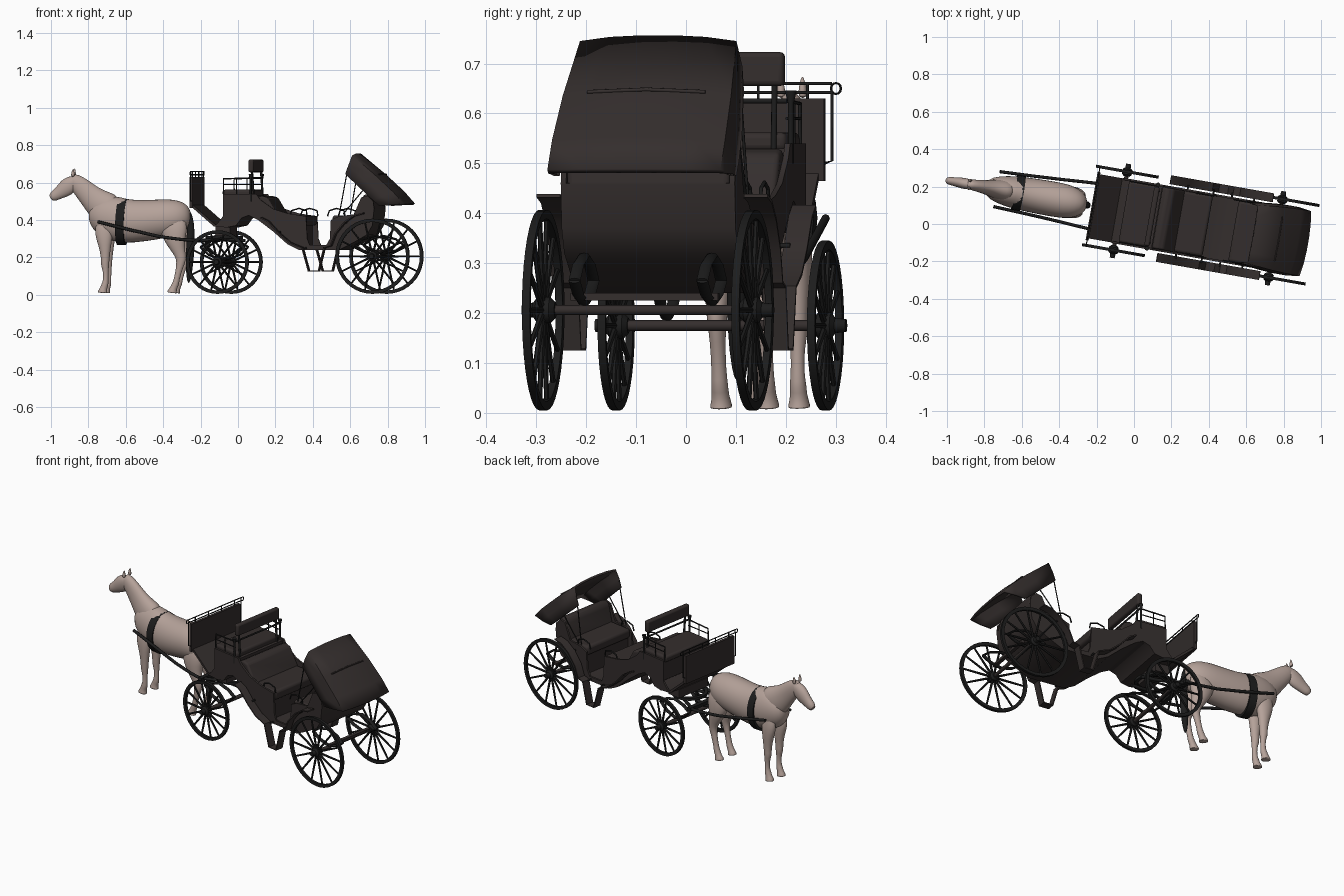
import bpy, bmesh
from math import sin, cos, pi, radians
from mathutils import Vector, Matrix

if "Cube" in bpy.data.objects:
    bpy.data.objects.remove(bpy.data.objects["Cube"])

# The whole rig stands turned about z; parts are built straight (x along, y across)
PLACE = Matrix.Translation((0, 0.057, 0)) @ Matrix.Rotation(radians(-10), 4, 'Z')
SIDES = (("left", -1), ("right", 1))


def material(name, rgb):
    m = bpy.data.materials.new(name)
    m.diffuse_color = (*rgb, 1)
    m.use_nodes = True
    m.node_tree.nodes["Principled BSDF"].inputs["Base Color"].default_value = m.diffuse_color
    return m


BODY = material("dark_brown", (0.034, 0.027, 0.026))
BLACK = material("black", (0.012, 0.012, 0.012))
HIDE = material("horse_hide", (0.46, 0.36, 0.32))


def finish(name, bm, mat, angle=35):
    bmesh.ops.recalc_face_normals(bm, faces=bm.faces)
    bm.transform(PLACE)
    me = bpy.data.meshes.new(name)
    bm.to_mesh(me)
    bm.free()
    me.materials.append(mat)
    me.shade_smooth()
    me.set_sharp_from_angle(angle=radians(angle))
    ob = bpy.data.objects.new(name, me)
    bpy.context.collection.objects.link(ob)
    return ob


def loft(bm, rings, caps=True, closed=True):
    rows = [[bm.verts.new(p) for p in r] for r in rings]
    n = len(rows[0])
    for a, b in zip(rows, rows[1:]):
        for i in range(n if closed else n - 1):
            j = (i + 1) % n
            bm.faces.new((a[i], a[j], b[j], b[i]))
    if caps:
        bm.faces.new(rows[0])
        bm.faces.new(rows[-1])


def sweep_into(bm, pts, radii, seg=8):
    """Elliptical tube along pts; radii are numbers or (in-plane, sideways)."""
    pts = [Vector(p) for p in pts]
    if not isinstance(radii, list):
        radii = [radii] * len(pts)
    rings = []
    for i, p in enumerate(pts):
        t = (pts[min(i + 1, len(pts) - 1)] - pts[max(i - 1, 0)]).normalized()
        side = Vector((1, 0, 0)) if abs(t.y) > 0.8 else Vector((0, 1, 0))
        side = (side - t * side.dot(t)).normalized()
        up = t.cross(side)
        rn, rs = radii[i] if isinstance(radii[i], tuple) else (radii[i],) * 2
        rings.append([p + side * rs * cos(2 * pi * k / seg) + up * rn * sin(2 * pi * k / seg)
                      for k in range(seg)])
    loft(bm, rings)


def sweep(name, pts, radii, mat, seg=8):
    bm = bmesh.new()
    sweep_into(bm, pts, radii, seg)
    return finish(name, bm, mat, 50)


def prism(name, outline, y0, y1, mat, bevel=0):
    bm = bmesh.new()
    loft(bm, [[(x, y, z) for x, z in outline] for y in (y0, y1)])
    ob = finish(name, bm, mat)
    if bevel:
        b = ob.modifiers.new("round", 'BEVEL')
        b.width, b.segments = bevel, 3
    return ob


def box(name, x0, x1, z0, z1, half, mat, bevel=0.0):
    return prism(name, [(x0, z0), (x1, z0), (x1, z1), (x0, z1)], -half, half, mat, bevel)


def ribbon(name, path, y0, y1, t, mat):
    """Flat strip of thickness t following a side-view path."""
    pts = [Vector(p) for p in path]
    off = []
    for i, p in enumerate(pts):
        d = (pts[min(i + 1, len(pts) - 1)] - pts[max(i - 1, 0)]).normalized()
        off.append(p + Vector((-d.y, d.x)) * t)
    return prism(name, [tuple(p) for p in pts + off[::-1]], y0, y1, mat)


# Wheels: flat rim, turned hub, spokes
def wheel(name, x, y, r, s, spokes=14):
    bm = bmesh.new()
    prof = [(r, -.008), (r, .008), (r - .018, .007), (r - .018, -.007)]
    loft(bm, [[(x + q * cos(a), y + w, r + .005 + q * sin(a)) for q, w in prof]
              for a in [2 * pi * k / 40 for k in range(41)]], caps=False)
    bmesh.ops.remove_doubles(bm, verts=bm.verts, dist=1e-5)
    c = Vector((x, y, r + .005))
    for k in range(spokes):
        d = Vector((cos(2 * pi * k / spokes), 0, sin(2 * pi * k / spokes)))
        sweep_into(bm, [c + d * .02, c + d * (r - .012)], [.0065, .005], 6)
    sweep_into(bm, [c + Vector((0, s * w, 0)) for w in (-.025, -.015, .012, .02, .042)],
               [.016, .026, .026, .015, .013], 16)
    finish(name, bm, BLACK)


FX, RX = -.074, .768
for n, s in SIDES:
    wheel("front_wheel_" + n, FX, s * .213, .17, s)
    wheel("rear_wheel_" + n, RX, s * .213, .201, s)
sweep("front_axle", [(FX, -.21, .175), (FX, .21, .175)], .011, BODY)
sweep("rear_axle", [(RX, -.21, .206), (RX, .21, .206)], .01, BODY)

# Undercarriage: turntable, leaf springs, cross beams
bm = bmesh.new()
loft(bm, [[(FX + q * cos(a), q * sin(a), z) for q, z in ((.1, .3), (.1, .315), (.08, .315), (.08, .3))]
          for a in [2 * pi * k / 32 for k in range(33)]], caps=False)
finish("turntable", bm, BLACK)
box("turntable_bolster", FX - .03, FX + .05, .315, .365, .11, BODY)
box("shaft_crossbar", -.215, -.19, .28, .30, .135, BLACK)
box("rear_cross_beam", .79, .81, .225, .24, .15, BODY)
for n, s in SIDES:
    for tag, cx, y, zl, zm, zh in (("front", FX, .11, .19, .255, .30), ("rear", RX, .13, .22, .265, .315)):
        for part, z in (("lower", zl), ("upper", zh)):
            sweep(f"{tag}_spring_{part}_{n}",
                  [(cx + u * .11, s * y, zm + (z - zm) * (1 - u * u)) for u in (-1, -.6, 0, .6, 1)],
                  (.006, .012), BLACK)
    sweep("turntable_arm_" + n, [(-.2, s * .11, .29), (FX, s * .06, .295), (.03, s * .05, .29)], .009, BLACK)
    # Shafts beside the horse
    sweep("shaft_" + n, [(-.745, s * .095, .39), (-.56, s * .103, .345), (-.40, s * .112, .31),
                         (-.28, s * .12, .295), (-.19, s * .125, .29)], .0085, BLACK)

# Carriage body: floor strip, dash, side panels
BELLY = [(-.03, .36), (.02, .37), (.05, .41), (.09, .425), (.14, .40), (.22, .34), (.30, .27), (.36, .24),
         (.58, .24), (.66, .28), (.73, .32), (.76, .37), (.77, .46)]
ribbon("floor_and_back", [(-.222, .47), (-.10, .365)] + BELLY, -.174, .174, .013, BODY)
box("dash_panel", -.23, -.214, .465, .63, .185, BODY)
side = [(-.09, .37), (-.05, .42), (-.05, .54), (.13, .54), (.15, .51), (.22, .46), (.30, .435), (.40, .42),
        (.407, .30), (.42, .265), (.51, .265), (.53, .30), (.535, .40), (.58, .42), (.66, .43), (.70, .52),
        (.735, .53), (.765, .50)] + BELLY[::-1]
for n, s in SIDES:
    prism("body_side_" + n, side, s * .166, s * .177, BODY)
    # Fender, running into the step and over the rear wheel
    ribbon("fender_and_step_" + n, [(.16, .41), (.20, .39), (.26, .325), (.32, .275), (.385, .25), (.42, .125),
                                    (.48, .125), (.51, .25), (.545, .26), (.57, .325), (.62, .385),
                                    (.67, .42), (.72, .432)], s * .187, s * .235, .007, BODY)
    for x, z in ((.26, .335), (.40, .25), (.50, .25), (.62, .385)):
        sweep("fender_bracket_" + n, [(x, s * .17, z), (x, s * .2, z)], .005, BLACK)

# Driver's bench and backrest
box("driver_box", -.045, .125, .42, .53, .168, BODY)
box("driver_cushion", -.055, .11, .525, .562, .165, BODY, .012)
box("driver_backrest", .083, .112, .655, .723, .16, BODY, .01)
sweep("driver_back_rail", [(.10, -.165, .625), (.10, .165, .625)], .005, BLACK)
# Passenger seats facing each other
prism("forward_seat_back", [(.125, .515), (.155, .53), (.19, .52), (.25, .42), (.25, .35), (.14, .41)],
      -.166, .166, BODY, .01)
prism("forward_seat_base", [(.24, .335), (.31, .27), (.375, .25), (.375, .38), (.24, .38)], -.166, .166, BODY)
box("forward_seat_cushion", .235, .40, .37, .425, .165, BODY, .015)
prism("rear_seat_base", [(.56, .25), (.58, .25), (.66, .29), (.72, .33), (.72, .38), (.56, .38)],
      -.166, .166, BODY)
box("rear_seat_cushion", .54, .70, .37, .425, .165, BODY, .015)
prism("rear_seat_back", [(.67, .40), (.70, .52), (.72, .54), (.755, .53), (.77, .46), (.755, .37)],
      -.166, .166, BODY, .012)

# Thin rails, posts and hood struts
for n, s in SIDES:
    y = s * .165
    sweep("back_post_" + n, [(.11, s * .14, .52), (.10, s * .14, .67)], .006, BLACK)
    sweep("seat_rail_" + n, [(-.05, y, .54), (-.05, y, .62), (.10, y, .625)], .004, BLACK)
    sweep("seat_rail_lower_" + n, [(-.05, y, .59), (.10, y, .59)], .003, BLACK)
    sweep("seat_rail_post_" + n, [(.02, y, .54), (.02, y, .622)], .003, BLACK)
    sweep("lamp_cup_" + n, [(.10, s * .173, .50), (.10, s * .173, .62), (.10, s * .173, .646)],
          [.006, .006, .012], BLACK)
    sweep("dash_side_rail_" + n, [(-.222, s * .185, .50), (-.222, s * .2, .505), (-.222, s * .2, .645)],
          .003, BLACK)
    sweep("dash_rail_curl_" + n, [(-.222, s * (.208 + .01 * cos(a)), .65 + .011 * sin(a))
                                  for a in [2 * pi * k / 12 for k in range(13)]], .0025, BLACK, 6)
    for tag, x in (("forward", .36), ("rear", .565)):
        sweep(f"{tag}_arm_rail_{n}", [(x - .05, y, .42), (x - .04, y, .45), (x, y, .462),
                                      (x + .04, y, .45), (x + .045, y, .42)], .004, BLACK)
    sweep("hood_strut_long_" + n, [(.58, s * .17, .43), (.625, s * .16, .68)], .003, BLACK)
    sweep("hood_strut_short_" + n, [(.60, s * .17, .43), (.71, s * .172, .56)], .003, BLACK)
for z in (.642, .66):
    sweep("dash_top_rail", [(-.222, -.2, z), (-.222, .2, z)], .003, BLACK)
for y in (-.15, -.05, .05, .15):
    sweep("dash_rail_post", [(-.222, y, .62), (-.222, y, .66)], .003, BLACK)

# Half-folded hood: a leather skin stretched over bows
bm = bmesh.new()
bows = [(.612, .645, .65, .752, .162), (.70, .565, .785, .64, .174),
        (.765, .505, .885, .548, .179), (.80, .475, .94, .485, .18)]
arch = [(1, 0), (1.0, .45), (.96, .9), (.6, .97), (.2, 1)]
arch = [(-v, h) for v, h in arch] + [(v, h) for v, h in arch[::-1]]
loft(bm, [[(bx + (tx - bx) * h, w * v, bz + (tz - bz) * h) for v, h in arch]
          for bx, bz, tx, tz, w in bows], caps=False, closed=False)
hood = finish("hood", bm, BODY, 30)
sol = hood.modifiers.new("thickness", 'SOLIDIFY')
sol.thickness = .012
sol.offset = 0
sweep("hood_seam", [(.785, -.12, .643), (.787, 0, .648), (.785, .12, .643)], .004, BODY)


# Horse, from soft tapered tubes
def limb(name, rows, mat=HIDE, y=0.0, seg=12):
    """Rows are x, z, in-plane radius, sideways radius."""
    ob = sweep(name, [(x, y, z) for x, z, a, b in rows], [(a, b) for x, z, a, b in rows], mat, seg)
    ob.modifiers.new("soft", 'SUBSURF').levels = 1
    return ob


limb("horse_trunk", [(-.81, .43, .03, .025), (-.78, .43, .085, .062), (-.70, .418, .123, .082),
                     (-.62, .390, .122, .092), (-.50, .396, .112, .095), (-.40, .408, .106, .096),
                     (-.34, .413, .099, .089), (-.295, .413, .082, .07), (-.268, .41, .056, .046),
                     (-.257, .41, .02, .02)], seg=16)
limb("horse_neck", [(-.66, .44, .075, .055), (-.71, .455, .096, .06), (-.755, .485, .085, .052),
                    (-.80, .525, .066, .04), (-.85, .575, .055, .033), (-.895, .615, .042, .028),
                    (-.91, .628, .02, .015)])
limb("horse_head", [(-.875, .625, .015, .02), (-.895, .602, .045, .03), (-.935, .57, .05, .031),
                    (-.97, .545, .034, .024), (-1.0, .528, .03, .023), (-1.018, .515, .018, .016)])
for n, s in SIDES:
    limb("horse_ear_" + n, [(-.893, .63, .01, .009), (-.893, .65, .01, .009), (-.89, .675, .002, .002)],
         y=s * .022)
    limb("horse_front_leg_" + n, [(-.725, .40, .045, .02), (-.72, .32, .052, .03), (-.715, .27, .036, .028),
                                  (-.712, .19, .022, .02), (-.715, .16, .024, .021), (-.71, .13, .015, .014),
                                  (-.71, .075, .014, .014), (-.714, .055, .02, .018), (-.722, .035, .018, .017),
                                  (-.728, .012, .029, .024), (-.728, .01, .027, .022)], y=s * .044)
    limb("horse_hind_leg_" + n, [(-.345, .42, .07, .025), (-.34, .34, .078, .04), (-.33, .28, .054, .036),
                                 (-.31, .225, .032, .025), (-.298, .19, .03, .021), (-.308, .15, .019, .016),
                                 (-.325, .08, .015, .015), (-.33, .058, .02, .018), (-.342, .035, .018, .017),
                                 (-.35, .012, .029, .024), (-.35, .01, .027, .022)], y=s * .048)
limb("horse_tail", [(-.285, .46, .01, .01), (-.262, .43, .018, .014), (-.255, .34, .022, .02),
                    (-.26, .22, .024, .022), (-.266, .12, .018, .018), (-.268, .06, .006, .006)], BLACK)
sweep("harness_girth", [(-.65, 0, .391), (-.605, 0, .389)], (.124, .095), BLACK, 24)
